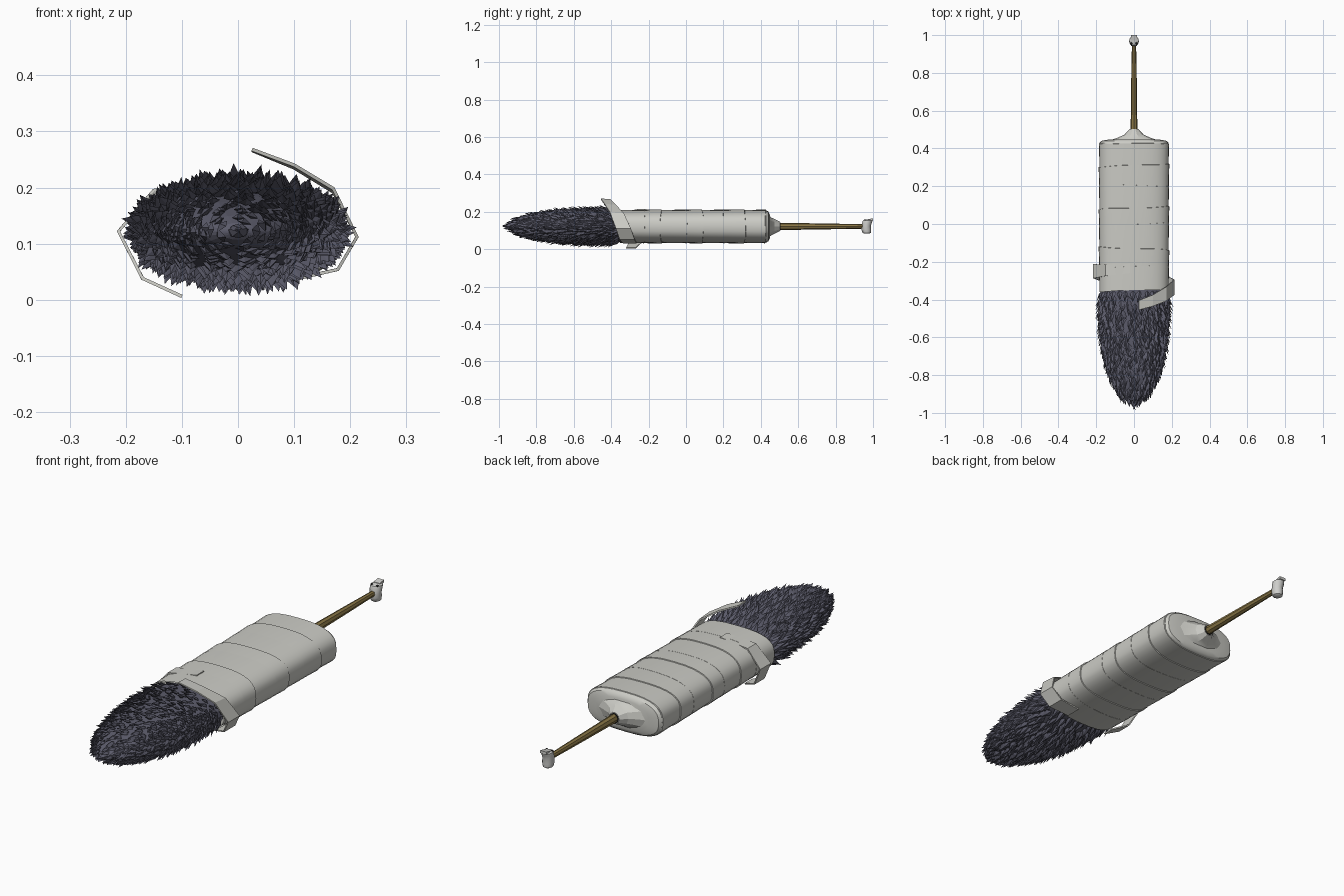
import bpy, bmesh, math, random
from mathutils import Vector

if "Cube" in bpy.data.objects:
    bpy.data.objects.remove(bpy.data.objects["Cube"])

random.seed(4)
CZ = 0.122  # height of the long axis


def material(name, rgb):
    m = bpy.data.materials.new(name)
    m.diffuse_color = (*rgb, 1)
    m.use_nodes = True
    m.node_tree.nodes["Principled BSDF"].inputs["Base Color"].default_value = m.diffuse_color
    return m


CLOTH = material("pale cloth", (0.60, 0.60, 0.56))
SPIKE = material("slate spikes", (0.105, 0.105, 0.145))
WOOD = material("olive wood", (0.25, 0.18, 0.06))
BONE = material("bone", (0.62, 0.62, 0.60))
DARK = material("dark hollow", (0.012, 0.012, 0.012))


def finish(name, bm, mat, smooth=None):
    bmesh.ops.recalc_face_normals(bm, faces=bm.faces)
    me = bpy.data.meshes.new(name)
    bm.to_mesh(me)
    bm.free()
    me.materials.append(mat)
    ob = bpy.data.objects.new(name, me)
    bpy.context.collection.objects.link(ob)
    if smooth:
        bpy.ops.object.select_all(action='DESELECT')
        bpy.context.view_layer.objects.active = ob
        ob.select_set(True)
        bpy.ops.object.shade_smooth_by_angle(angle=math.radians(smooth))
    return ob


def loft(name, rings, mat, sides=32, power=2.0, tilt=0.0, caps=(True, True), smooth=35, wobble=0.0):
    """Skin superellipse rings (y, half width, half height) along y."""
    bm = bmesh.new()
    loops = []
    for y, hx, hz in rings:
        loop = []
        for i in range(sides):
            a = 2 * math.pi * i / sides
            c, s = math.cos(a), math.sin(a)
            x = hx * math.copysign(abs(c) ** (2 / power), c)
            z = hz * math.copysign(abs(s) ** (2 / power), s)
            yy = y + tilt * c + wobble * math.sin(3 * a + 9 * y)
            loop.append(bm.verts.new((x, yy, CZ + z)))
        loops.append(loop)
    for a, b in zip(loops, loops[1:]):
        for i in range(sides):
            j = (i + 1) % sides
            bm.faces.new((a[i], a[j], b[j], b[i]))
    if caps[0]:
        bm.faces.new(loops[0])
    if caps[1]:
        bm.faces.new(loops[-1])
    return finish(name, bm, mat, smooth)


# Cloth body, rounded at the back and gathered around the stick
loft("cloth_body", [(-0.35, .178, .083), (-0.2, .181, .086), (0.0, .181, .086), (0.2, .181, .086),
                    (0.40, .181, .087), (0.428, .183, .087), (0.44, .174, .080), (0.448, .13, .064)],
     CLOTH, power=2.7)
loft("gathered_neck", [(0.437, .15, .066), (0.456, .088, .05), (0.474, .05, .041), (0.502, .024, .026)],
     CLOTH, sides=10, smooth=20)
loft("neck_opening", [(0.497, .021, .023), (0.504, .021, .023)], DARK, sides=10)

# Overlapping windings around the body
bands = [(-.352, -.225, .006), (-.24, -.13, -.008), (-.145, .0, .006), (-.015, .085, .007),
         (.07, .205, -.006), (.19, .31, .008), (.295, .425, 0)]
for k, (y0, y1, t) in enumerate(bands):
    g = 0.0015 * (k % 2)
    loft(f"cloth_winding_{k + 1}", [(y0, .1835 + g, .0875 + g), ((y0 + y1) / 2, .184 + g, .089 + g),
                                    (y1, .186 + g, .090 + g), (y1 + .002, .180, .085)],
         CLOTH, power=2.7, tilt=t, caps=(False, False), wobble=.002)


# Loose strip ends: points are (x, y, z), strip width runs along y
def strip(name, pts):
    bm = bmesh.new()
    pairs = [(bm.verts.new((x, y - w / 2, z)), bm.verts.new((x, y + w / 2, z + d))) for x, y, z, w, d in pts]
    for a, b in zip(pairs, pairs[1:]):
        bm.faces.new((a[0], b[0], b[1], a[1]))
    ob = finish(name, bm, CLOTH)
    mod = ob.modifiers.new("thickness", 'SOLIDIFY')
    mod.thickness = 0.006
    mod.offset = 0


strip("loose_strip_right", [(.025, -.43, .268, .05, -.002), (.10, -.405, .24, .06, -.005),
                            (.17, -.37, .198, .075, -.006), (.212, -.335, .112, .08, 0),
                            (.178, -.315, .054, .08, 0), (.09, -.30, .034, .07, 0)])
strip("loose_strip_left", [(-.02, -.235, .212, .05, 0), (-.15, -.245, .195, .06, 0),
                           (-.213, -.25, .122, .075, 0), (-.17, -.27, .038, .07, 0),
                           (-.10, -.295, .006, .05, 0)])


# Spiky head: hidden core plus flattened spikes leaning forward
def core(t):
    f = max(1 - t ** 3, 0) ** 0.6
    return -0.335 - 0.61 * t, .173 * f, .083 * f


loft("spiky_head_core", [core(t) for t in (0, .2, .4, .55, .7, .8, .88, .94, .98, .999)], SPIKE,
     sides=20, smooth=None)


def surface(t, a):
    y, hx, hz = core(t)
    return Vector((hx * math.cos(a), y, CZ + hz * math.sin(a)))


bm = bmesh.new()
angle = 0.0
rows = 42
for r in range(rows):
    t = 0.045 + 0.95 * (r / (rows - 1)) ** 0.82
    _, hx, hz = core(t)
    n = max(4, int(math.pi * (hx + hz) / 0.029))
    for k in range(n):
        a = 2 * math.pi * (k + 0.5 * (r % 2) + random.uniform(-.25, .25)) / n
        a -= 0.25 * math.sin(2 * a) * (1 if r % 3 else -.2)
        p = surface(t, a)
        da = surface(t, a + .02) - surface(t, a - .02)
        dt = surface(min(t + .004, .9999), a) - surface(t - .004, a)
        nrm = da.cross(dt)
        if nrm.dot(p - Vector((0, p.y + .1 * t, CZ))) < 0:
            nrm.negate()
        nrm.normalize()
        dt.normalize()
        lean = (dt * 0.85 + nrm * random.uniform(.35, .65)
                + da.normalized() * random.uniform(-.22, .22)).normalized()
        lean = (lean + Vector((0, -1, 0)) * (0.9 * t ** 4)).normalized()
        side = lean.cross(nrm)
        if side.length < 0.05:
            side = lean.cross(Vector((0, 0, 1)))
        side.normalize()
        up = side.cross(lean)
        ln = random.uniform(.048, .068) * (1 - .25 * t)
        w = random.uniform(.011, .016)
        base = [p - lean * .012 + up * .002, p + side * w + lean * .008, p - up * .004 + lean * .008,
                p - side * w + lean * .008]
        ridge = bm.verts.new(p + up * .008 + lean * .012)
        tip = bm.verts.new(p + lean * ln)
        b = [bm.verts.new(v) for v in base]
        bm.faces.new((b[0], b[1], ridge))
        bm.faces.new((b[3], b[0], ridge))
        bm.faces.new((b[1], tip, ridge))
        bm.faces.new((tip, b[3], ridge))
        bm.faces.new((b[1], b[2], tip))
        bm.faces.new((b[2], b[3], tip))
        bm.faces.new((b[0], b[3], b[2], b[1]))
finish("head_spikes", bm, SPIKE)

# Tapered wooden stick
loft("wooden_stick", [(0.44, .019, .020), (0.6, .0165, .018), (0.75, .015, .0155), (0.96, .011, .012)],
     WOOD, sides=8, smooth=20)

# Carved bone knob standing upright at the end of the stick: (z, centre y, half x, half y)
bm = bmesh.new()
loops = []
for z, cy, hx, hy in [(.083, .966, .012, .014), (.088, .966, .021, .022), (.105, .964, .025, .026),
                      (.125, .964, .024, .024), (.143, .968, .026, .026), (.154, .972, .024, .026),
                      (.158, .976, .014, .020)]:
    loops.append([bm.verts.new((hx * math.cos(i * math.pi / 6), cy + hy * math.sin(i * math.pi / 6), z))
                  for i in range(12)])
for a, b in zip(loops, loops[1:]):
    for i in range(12):
        bm.faces.new((a[i], a[(i + 1) % 12], b[(i + 1) % 12], b[i]))
bm.faces.new(loops[0])
bm.faces.new(loops[-1])
finish("bone_knob", bm, BONE, 40)

# Lip at the top and two dark sockets
bm = bmesh.new()
bmesh.ops.create_cube(bm, size=1)
for v in bm.verts:
    v.co = Vector((v.co.x * .03, .986 + v.co.y * .028, .157 + v.co.z * .012 + v.co.y * .006))
finish("knob_lip", bm, BONE)
for s, label in ((-1, "left"), (1, "right")):
    bm = bmesh.new()
    bmesh.ops.create_icosphere(bm, subdivisions=2, radius=.0065)
    for v in bm.verts:
        v.co = Vector((s * .013 + v.co.x, .957 + v.co.y, .155 + v.co.z * .6))
    finish(f"socket_{label}", bm, DARK, 40)
